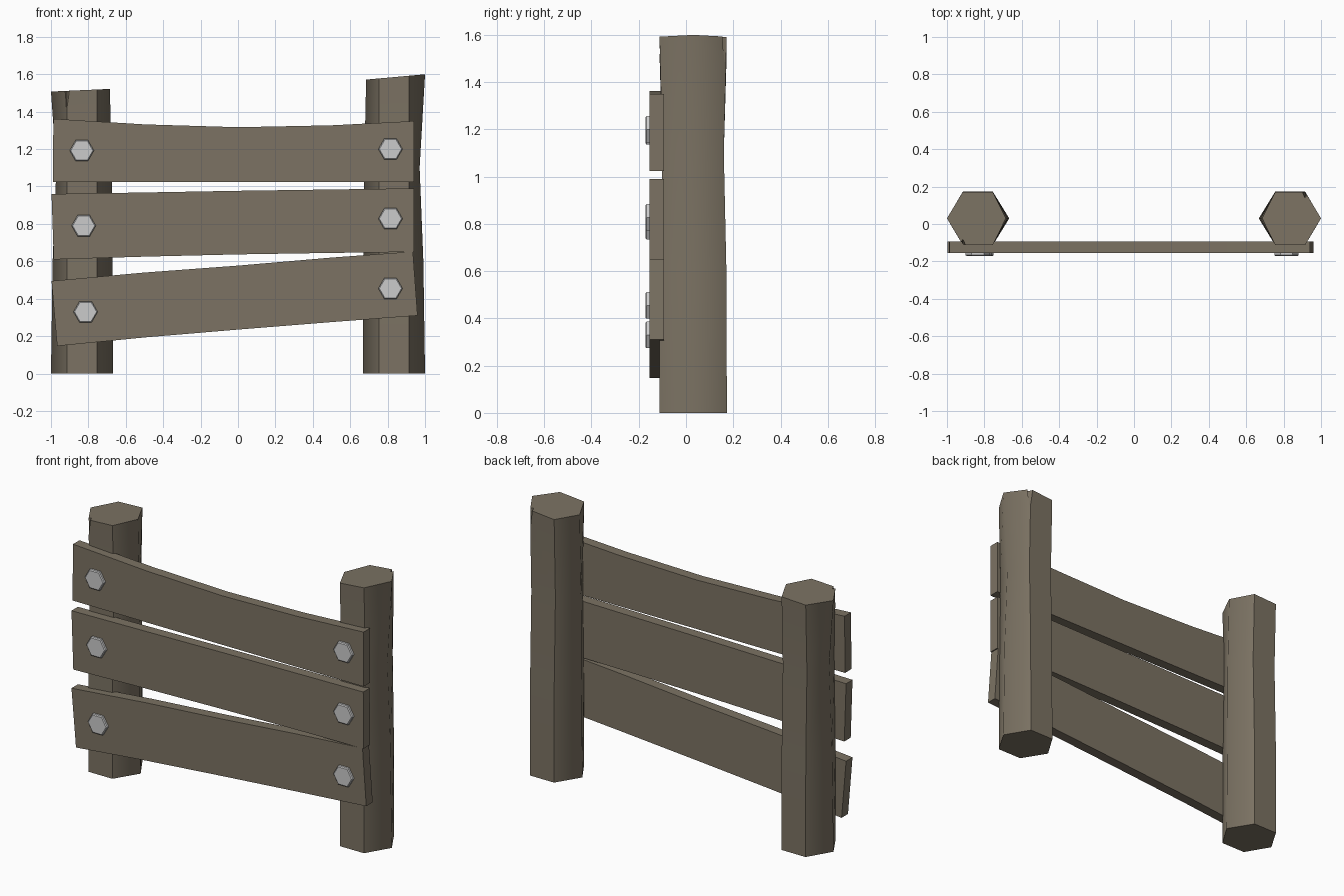
import bpy, bmesh
from math import cos, sin, pi

if "Cube" in bpy.data.objects:
    bpy.data.objects.remove(bpy.data.objects["Cube"])

wood = bpy.data.materials.new("wood")
wood.diffuse_color = (0.2, 0.17, 0.125, 1)
wood.use_nodes = True
wood.node_tree.nodes["Principled BSDF"].inputs["Base Color"].default_value = wood.diffuse_color


def make_object(name, bm, mat=None):
    bmesh.ops.recalc_face_normals(bm, faces=bm.faces)
    me = bpy.data.meshes.new(name)
    bm.to_mesh(me)
    bm.free()
    ob = bpy.data.objects.new(name, me)
    bpy.context.collection.objects.link(ob)
    if mat:
        me.materials.append(mat)
    return ob


# Worn hexagonal post; side -1 is the same post turned half way round
def post(name, side, height, slope):
    cx, cy = side * 0.835, 0.03
    # height, outer corner, inner corner, half depth
    rings = [(0, .165, .168, .143), (.6, .156, .163, .141),
             (1.1, .136, .16, .130), (height, .165, .15, .142)]
    bm = bmesh.new()
    loops = []
    for k, (z, out, inn, d) in enumerate(rings):
        pts = [(out, 0), (.08, d), (-.08, d), (-inn, 0), (-.08, -d), (.08, -d)]
        loops.append([bm.verts.new((cx + side * x, cy + side * y,
                      z + (slope * side * x if k == 3 else 0))) for x, y in pts])
    for a, b in zip(loops, loops[1:]):
        for i in range(6):
            j = (i + 1) % 6
            bm.faces.new((a[i], a[j], b[j], b[i])).smooth = True
    bm.faces.new(loops[0])
    bm.faces.new(loops[-1])
    # only the rounded inner and outer corners stay soft
    for loop in (loops[0], loops[-1]):
        for i in range(6):
            bm.edges.get((loop[i], loop[(i + 1) % 6])).smooth = False
    for a, b in zip(loops, loops[1:]):
        for i in (1, 2, 4, 5):
            bm.edges.get((a[i], b[i])).smooth = False
    ob = make_object(name, bm, wood)

    # split in the top corner
    bm = bmesh.new()
    vs = [bm.verts.new((cx + side * x, cy + side * y, height + z)) for x, y, z in
          [(.05, .165, .05), (.12, .155, .05), (.077, .10, .05), (.085, .146, -.16)]]
    for f in ((0, 1, 2), (0, 1, 3), (1, 2, 3), (2, 0, 3)):
        bm.faces.new([vs[i] for i in f])
    cutter = make_object("split_cutter", bm, wood)
    cutter.hide_render = True
    mod = ob.modifiers.new("split", 'BOOLEAN')
    mod.operation = 'DIFFERENCE'
    mod.object = cutter
    mod.solver = 'EXACT'
    bpy.context.view_layer.objects.active = ob
    bpy.ops.object.modifier_apply(modifier=mod.name)
    bpy.data.objects.remove(cutter)


post("right_post", 1, 1.585, 0.09)
post("left_post", -1, 1.515, 0.045)


# Plank: top and bottom outlines in x, z, with a slab thickness
def plank(name, top, bottom):
    bm = bmesh.new()
    front, back = [[[bm.verts.new((x, y, z)) for x, z in edge]
                    for edge in (top, bottom)] for y in (-.155, -.094)]
    n = len(top)
    for i in range(n - 1):
        for t, b in (front, back):
            bm.faces.new((t[i], t[i + 1], b[i + 1], b[i]))
        for e in (0, 1):
            bm.faces.new((front[e][i], front[e][i + 1], back[e][i + 1], back[e][i]))
    for i in (0, n - 1):
        bm.faces.new((front[0][i], front[1][i], back[1][i], back[0][i]))
    make_object(name, bm, wood)


plank("top_plank",
      [(-.987, 1.362), (-.5, 1.332), (0, 1.317), (.5, 1.327), (.942, 1.35)],
      [(-.99, 1.023), (-.5, 1.023), (0, 1.023), (.5, 1.023), (.942, 1.023)])
plank("middle_plank",
      [(-.997, .96), (-.5, .968), (0, .977), (.5, .984), (.94, .99)],
      [(-.985, .61), (-.5, .625), (0, .637), (.5, .645), (.942, .65)])
plank("bottom_plank",
      [(-.997, .495), (-.5, .54), (0, .577), (.5, .62), (.935, .652)],
      [(-.967, .147), (-.5, .193), (0, .235), (.5, .275), (.96, .31)])


# Hexagonal bolt heads with a small chamfer
def bolt(name, x, z):
    bm = bmesh.new()
    rings = [[bm.verts.new((x + r * cos(i * pi / 3), y, z + r * sin(i * pi / 3)))
              for i in range(6)]
             for r, y in ((.065, -.145), (.065, -.167), (.059, -.172))]
    for a, b in zip(rings, rings[1:]):
        for i in range(6):
            j = (i + 1) % 6
            bm.faces.new((a[i], a[j], b[j], b[i]))
    bm.faces.new(rings[0])
    bm.faces.new(rings[-1])
    make_object(name, bm)


for row, lx, lz, rz in (("top", -.835, 1.192, 1.2), ("middle", -.825, .79, .828),
                        ("bottom", -.815, .33, .455)):
    bolt(row + "_left_bolt", lx, lz)
    bolt(row + "_right_bolt", .815, rz)
